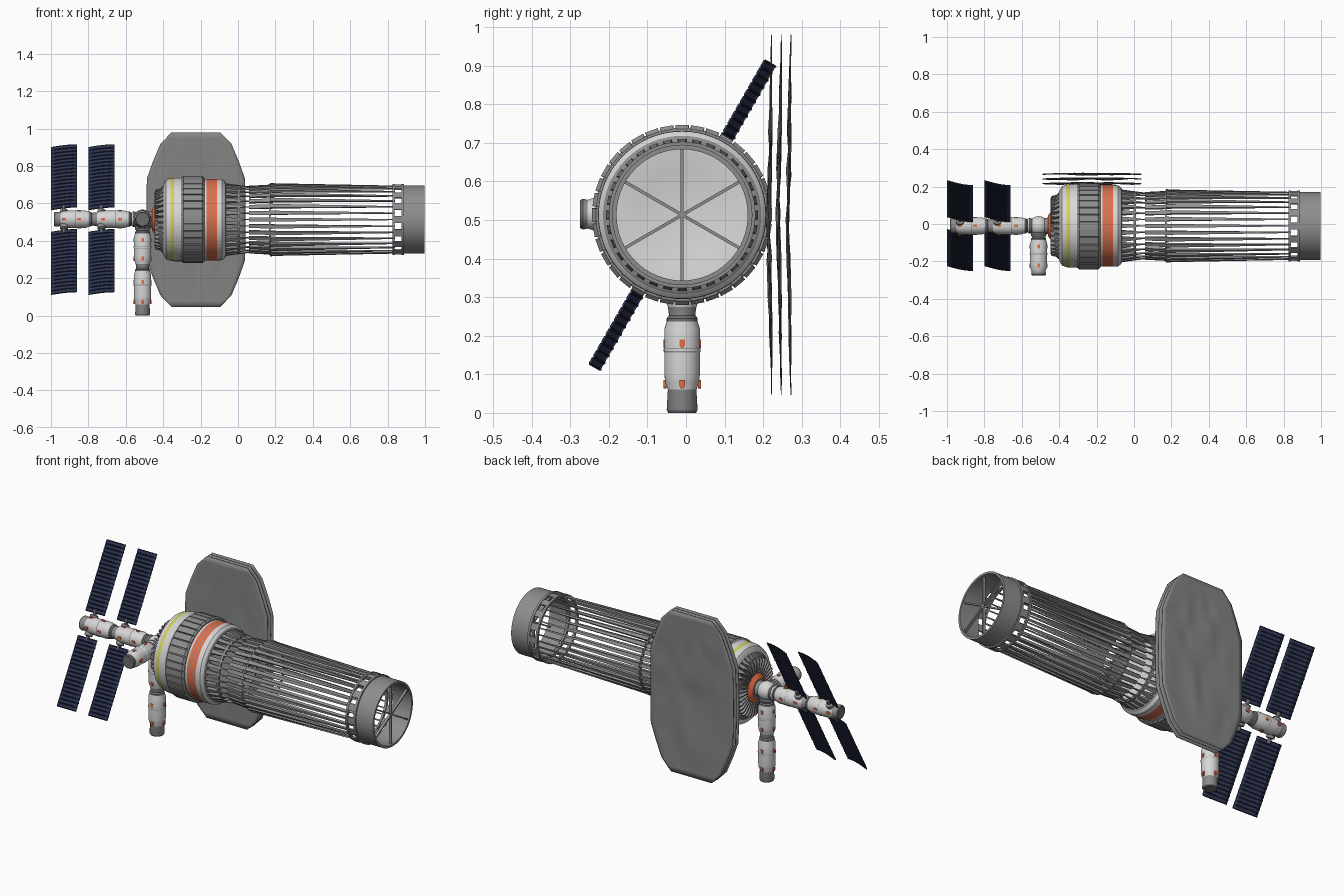
import bpy, bmesh, math, random
from mathutils import Vector, Matrix

if "Cube" in bpy.data.objects:
    bpy.data.objects.remove(bpy.data.objects["Cube"])

random.seed(4)


def mat(name, r, g, b):
    m = bpy.data.materials.new(name)
    m.diffuse_color = (r, g, b, 1)
    m.use_nodes = True
    m.node_tree.nodes["Principled BSDF"].inputs["Base Color"].default_value = m.diffuse_color
    return m


WHITE, GREY, DARK, ORANGE, YELLOW, NAVY, FOIL, BLACK = range(8)
MATS = [mat("hull white", .68, .68, .68), mat("mid grey", .27, .27, .27),
        mat("dark grey", .15, .15, .15), mat("orange", .78, .15, .06),
        mat("yellow", .66, .64, .08), mat("solar navy", .025, .035, .085),
        mat("foil grey", .23, .23, .23), mat("panel rib black", .012, .014, .03)]

AXIS = Vector((0, -.01, .513))       # telescope axis
NODE = Vector((-.51, -.01, .515))    # docking node centre
PX = Vector((1, 0, 0))


def finish(name, bm, origin=AXIS, direction=PX, smooth=True):
    bmesh.ops.recalc_face_normals(bm, faces=bm.faces)
    me = bpy.data.meshes.new(name)
    bm.to_mesh(me)
    bm.free()
    for m in MATS:
        me.materials.append(m)
    ob = bpy.data.objects.new(name, me)
    bpy.context.collection.objects.link(ob)
    rot = PX.rotation_difference(direction).to_matrix().to_4x4()
    ob.matrix_world = Matrix.Translation(origin) @ rot
    if smooth:
        bpy.ops.object.select_all(action='DESELECT')
        ob.select_set(True)
        bpy.context.view_layer.objects.active = ob
        bpy.ops.object.shade_smooth_by_angle(angle=math.radians(32))
    return ob


def lathe(name, prof, origin=AXIS, direction=PX, n=48):
    """Turn (x, radius, colour of the band that follows) about local x."""
    bm = bmesh.new()
    rings = []
    for x, r, _ in prof:
        if r < 1e-5:
            rings.append([bm.verts.new((x, 0, 0))] * n)
        else:
            rings.append([bm.verts.new((x, r * math.cos(a), r * math.sin(a)))
                          for a in (2 * math.pi * i / n for i in range(n))])
    for k in range(len(prof) - 1):
        for i in range(n):
            j = (i + 1) % n
            quad = [rings[k][i], rings[k][j], rings[k + 1][j], rings[k + 1][i]]
            f = bm.faces.new(list(dict.fromkeys(quad)))
            f.material_index = prof[k][2]
    return finish(name, bm, origin, direction)


def spokes(name, n, stations, color, origin=AXIS, direction=PX, start=0.0):
    """n lofted bars round local x; station = x, radius, half width, half depth."""
    bm = bmesh.new()
    for i in range(n):
        a = start + 2 * math.pi * i / n
        e = Vector((0, math.cos(a), math.sin(a)))
        t = Vector((0, -math.sin(a), math.cos(a)))
        secs = [[bm.verts.new(Vector((x, 0, 0)) + e * (r + p * hr) + t * q * ht)
                 for p, q in ((-1, -1), (1, -1), (1, 1), (-1, 1))]
                for x, r, ht, hr in stations]
        faces = [bm.faces.new(secs[0]), bm.faces.new(secs[-1])]
        for s0, s1 in zip(secs, secs[1:]):
            faces += [bm.faces.new((s0[k], s0[(k + 1) % 4], s1[(k + 1) % 4], s1[k]))
                      for k in range(4)]
        for f in faces:
            f.material_index = color
    return finish(name, bm, origin, direction, smooth=False)


# --- Main drum, with painted stripes and the mirror at its front
lathe("main_drum", [
    (-.46, 0, GREY), (-.46, .055, ORANGE), (-.445, .075, ORANGE), (-.435, .085, DARK),
    (-.415, .15, DARK), (-.40, .155, GREY), (-.40, .185, WHITE), (-.385, .212, WHITE),
    (-.36, .221, YELLOW), (-.342, .223, WHITE), (-.305, .223, GREY), (-.30, .226, GREY),
    (-.185, .226, GREY), (-.18, .218, WHITE), (-.168, .218, ORANGE), (-.153, .218, GREY),
    (-.148, .218, ORANGE), (-.133, .218, GREY), (-.128, .218, ORANGE), (-.113, .218, WHITE),
    (-.085, .217, WHITE), (-.07, .205, GREY), (-.065, .195, GREY), (-.065, .17, WHITE),
    (-.075, .12, WHITE), (-.082, .06, WHITE), (-.085, 0, WHITE)], n=64)
spokes("drum_armour_tiles", 36, [(-.30, .222, .016, .003), (-.292, .226, .0175, .007),
                                 (-.19, .226, .0175, .007), (-.18, .220, .016, .003)], GREY)
spokes("rear_fan_fins", 36, [(-.447, .115, .003, .03), (-.44, .12, .005, .04),
                             (-.395, .125, .006, .045)], GREY)
spokes("rear_rim_blocks", 36, [(-.425, .148, .009, .01), (-.395, .165, .011, .02)], GREY)

# --- Open truss tube
N = 32
spokes("truss_spikes", N, [(-.07, .183, .012, .012), (-.02, .181, .009, .007),
                           (.045, .178, .002, .002)], GREY)
spokes("truss_neck_rods", N, [(-.06, .176, .003, .003), (.07, .176, .003, .003)], GREY)
spokes("truss_slats", N, [(.06, .176, .010, .005), (.17, .182, .011, .005)], GREY)
spokes("truss_long_rods", N, [(.17, .187, .012, .010), (.20, .187, .010, .007),
                              (.84, .179, .003, .003)], GREY)


def hoop(name, x0, x1, r0, r1, color=GREY):
    lathe(name, [(x0, r0, color), (x0, r1, color), (x1, r1, color),
                 (x1, r0, color), (x0, r0, color)], n=64)


hoop("neck_hoop", -.004, .010, .170, .184)
hoop("slat_hoop", .165, .174, .178, .190)
hoop("collar_hoop_rear", .825, .837, .176, .190)
hoop("collar_hoop_front", .875, .888, .172, .190)
hoop("aperture_barrel", .888, .997, .170, .182)
spokes("collar_plates", 16, [(.83, .183, .019, .004), (.882, .183, .019, .004)], GREY)
spokes("aperture_spokes", 6, [(.975, .086, .004, .086), (.99, .086, .004, .086)],
       GREY, start=math.pi / 6)

# --- Three crumpled sunshield sheets
rows = [(-.467, .13), (-.405, .19), (-.31, .23), (-.22, .262), (-.11, .265), (0, .265)]
rows += [(-z, w) for z, w in reversed(rows[:-1])]
COLS = 10
for layer, y0 in enumerate((.222, .247, .272)):
    bm = bmesh.new()
    grid = []
    for z, w in rows:
        k = abs(z) / .467
        grid.append([])
        for c in range(COLS + 1):
            u = 2 * c / COLS - 1
            inner = (1 - k * k) * (1 - u ** 4)
            y = y0 - .008 * (1 - k) + random.uniform(-.007, .007) * inner
            dz = random.uniform(-.012, .012) * inner
            grid[-1].append(bm.verts.new((-.225 + u * w, y, .513 + z + dz)))
    for r in range(len(rows) - 1):
        for c in range(COLS):
            f = bm.faces.new((grid[r][c], grid[r][c + 1], grid[r + 1][c + 1], grid[r + 1][c]))
            f.material_index = FOIL
    bmesh.ops.subdivide_edges(bm, edges=bm.edges[:], cuts=1, use_grid_fill=True, smooth=.4)
    sheet = finish("sunshield_layer_%d" % (layer + 1), bm, Vector((0, 0, 0)))
    sol = sheet.modifiers.new("thickness", 'SOLIDIFY')
    sol.thickness, sol.offset = .002, 0

# --- Docking node and crew modules
bm = bmesh.new()
bmesh.ops.create_uvsphere(bm, u_segments=24, v_segments=16, radius=.052)
finish("docking_node", bm, NODE)


def segment(s0, s1, r=.046):
    """Pressure hull with tapered ends and dark docking rings."""
    return [(s0, .034, DARK), (s0 + .008, .040, DARK), (s0 + .016, .040, WHITE),
            (s0 + .035, r, WHITE), (s0 + .085, r, GREY), (s0 + .088, r + .002, WHITE),
            (s0 + .093, r + .002, WHITE), (s0 + .096, r, WHITE), (s1 - .04, r, WHITE),
            (s1 - .02, r - .002, WHITE), (s1, .037, GREY)]


def module(name, direction, spans, end, marks):
    prof = [(.03, .038, DARK), (.05, .042, WHITE), (.056, .038, GREY)]
    for s0, s1 in spans:
        prof += segment(s0, s1)
    prof += [(end - .008, .040, DARK), (end, .036, DARK), (end, 0, DARK)]
    lathe(name, prof, NODE, direction, n=32)
    for k, s in enumerate(marks):
        spokes("%s_mark_%d" % (name, k + 1), 4,
               [(s, .0445, .007, .004), (s + .016, .0445, .007, .004),
                (s + .022, .0445, .003, .004)], ORANGE, NODE, direction)


DOWN, LEFT, FRONT = Vector((0, 0, -1)), Vector((-1, 0, 0)), Vector((0, -1, 0))
module("lower_module", DOWN, [(.06, .24), (.262, .455)], .515, (.10, .20, .325, .43))
module("left_module", LEFT, [(.06, .245), (.27, .44)], .475, (.11, .20, .33, .41))
module("front_module", FRONT, [(.06, .245)], .265, (.10, .20))
lathe("drum_docking_neck", [(.02, .040, GREY), (.05, .044, ORANGE), (.06, .055, GREY),
                            (.075, .06, GREY)], NODE, PX, n=32)

# --- Tilted, curved solar wings
T = math.radians(30)
ALONG = Vector((0, math.sin(T), math.cos(T)))
NORMAL = Vector((0, -math.cos(T), math.sin(T)))
BAYS, ACROSS = 18, 6
for wing, xc in (("outer", -.93), ("inner", -.73)):
    for side, sgn in (("upper", 1), ("lower", -1)):
        bm = bmesh.new()
        grid, ribs = [], []
        for b in range(BAYS):
            for frac, lift in ((0, -.002), (.2, .001), (.8, .001)):
                v = sgn * (.068 + (.455 - .068) * (b + frac) / BAYS)
                ribs.append((v, lift, BLACK if frac != .2 else NAVY))
        ribs.append((sgn * .455, -.002, BLACK))
        for v, lift, _ in ribs:
            row = []
            for c in range(ACROSS + 1):
                t = c / ACROSS
                sag = .030 * math.sin(t * math.pi / 2) - .016 + lift
                row.append(bm.verts.new(PX * (xc - .069 + .138 * t) + ALONG * v + NORMAL * sag))
            grid.append(row)
        for r in range(len(ribs) - 1):
            for c in range(ACROSS):
                f = bm.faces.new((grid[r][c], grid[r][c + 1], grid[r + 1][c + 1], grid[r + 1][c]))
                f.material_index = ribs[r][2]
        panel = finish("%s_%s_solar_wing" % (wing, side), bm, AXIS)
        sol = panel.modifiers.new("thickness", 'SOLIDIFY')
        sol.thickness, sol.offset = .006, 0
        lathe("%s_%s_wing_mount" % (wing, side),
              [(.03, .022, GREY), (.055, .022, GREY), (.06, .010, DARK), (.085, .010, DARK),
               (.085, 0, DARK)], AXIS + PX * xc, ALONG * sgn, n=16)
